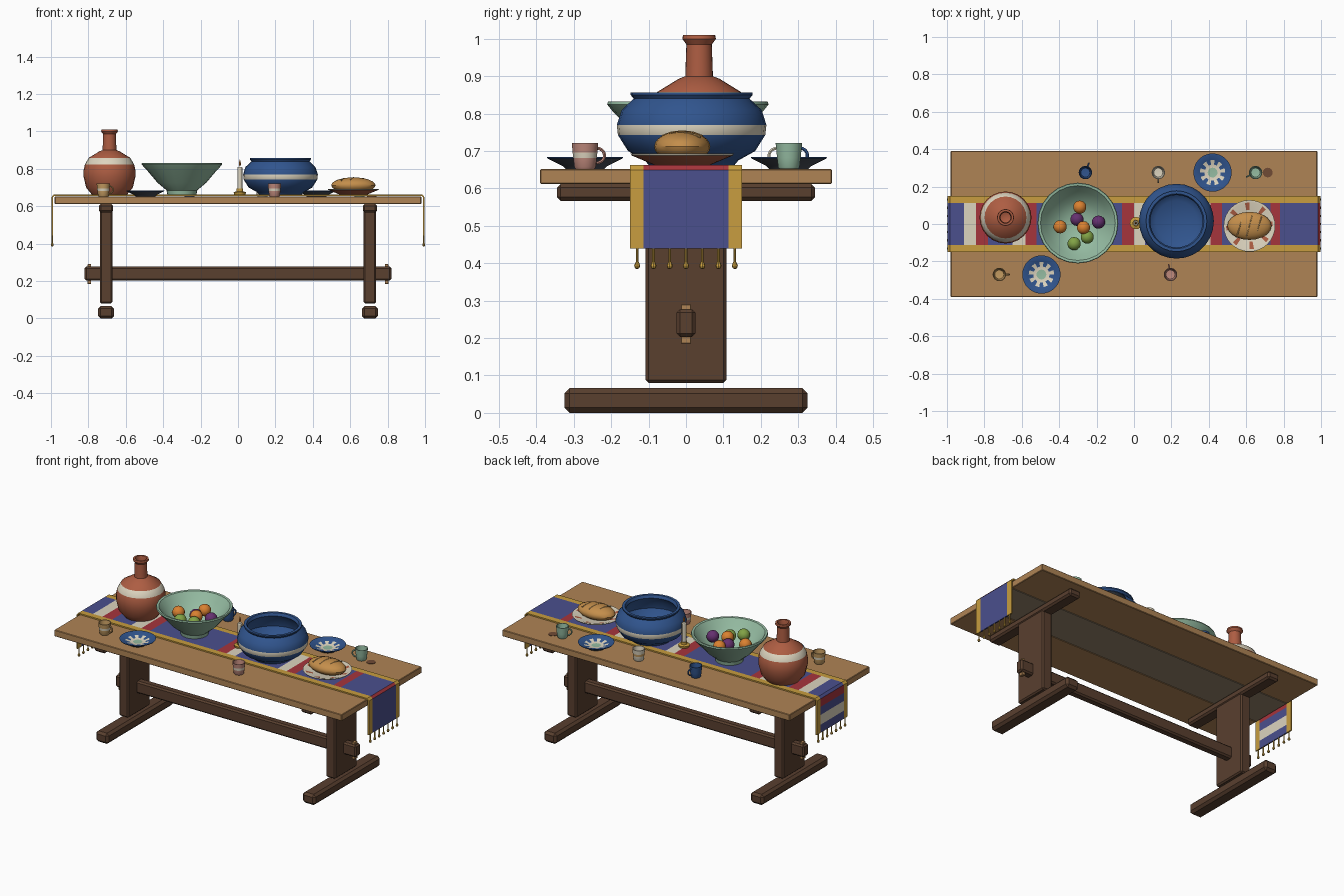
import bpy, bmesh, math
from mathutils import Vector, Matrix

if "Cube" in bpy.data.objects:
    bpy.data.objects.remove(bpy.data.objects["Cube"])

MATS = {}
COL = dict(wood=(.43, .23, .09), under=(.30, .23, .15), dark=(.10, .05, .028), blue=(.03, .09, .27),
           cloth=(.07, .08, .27), cream=(.72, .66, .52), red=(.38, .035, .045), gold=(.58, .34, .05),
           terra=(.42, .11, .055), green=(.30, .50, .36), pink=(.52, .25, .20), ochre=(.55, .33, .12),
           orange=(.70, .22, .03), purple=(.13, .03, .16), leaf=(.22, .36, .06), bread=(.55, .27, .07),
           brown=(.16, .07, .035), slate=(.06, .07, .09))

def mat(n):
    if n not in MATS:
        MATS[n] = bpy.data.materials.new(n)
        MATS[n].diffuse_color = (*COL[n], 1)
    return MATS[n]

def finish(name, bm, mats, smooth=False):
    me = bpy.data.meshes.new(name)
    bmesh.ops.recalc_face_normals(bm, faces=bm.faces[:])
    bm.to_mesh(me)
    bm.free()
    ob = bpy.data.objects.new(name, me)
    bpy.context.collection.objects.link(ob)
    for m in mats:
        me.materials.append(mat(m))
    if smooth:
        bpy.ops.object.select_all(action='DESELECT')
        ob.select_set(True)
        bpy.context.view_layer.objects.active = ob
        bpy.ops.object.shade_smooth_by_angle(angle=math.radians(30))
    return ob

def box(name, lo, hi, m, bevel=0.0):
    bm = bmesh.new()
    lo, hi = Vector(lo), Vector(hi)
    bmesh.ops.create_cube(bm, size=1, matrix=Matrix.Translation((lo + hi) / 2) @ Matrix.Diagonal((*(hi - lo), 1)))
    if bevel:
        bmesh.ops.bevel(bm, geom=bm.edges[:], offset=bevel, segments=1, affect='EDGES')
    return finish(name, bm, [m])

def lathe(name, x, y, prof, mats, pick=lambda ring, seg: 0, n=24):
    """Revolve (radius, z) points; pick chooses the material slot per ring and segment."""
    bm = bmesh.new()
    rings = []
    for r, z in prof:
        if r == 0:
            rings.append([bm.verts.new((x, y, z))] * n)
        else:
            rings.append([bm.verts.new((x + r * math.cos(2 * math.pi * k / n),
                                        y + r * math.sin(2 * math.pi * k / n), z)) for k in range(n)])
    for i in range(len(rings) - 1):
        for k in range(n):
            l = (k + 1) % n
            vs = list(dict.fromkeys([rings[i][k], rings[i][l], rings[i + 1][l], rings[i + 1][k]]))
            bm.faces.new(vs).material_index = pick(i, k)
    return finish(name, bm, mats, True)

def ball(name, loc, scale, m, u=14, v=9):
    bm = bmesh.new()
    bmesh.ops.create_uvsphere(bm, u_segments=u, v_segments=v, radius=1,
                              matrix=Matrix.Translation(loc) @ Matrix.Diagonal((*scale, 1)))
    return finish(name, bm, [m], True)

def tube(name, pts, r, m):
    cu = bpy.data.curves.new(name, 'CURVE')
    cu.dimensions = '3D'
    cu.bevel_depth, cu.bevel_resolution, cu.use_fill_caps = r, 1, True
    sp = cu.splines.new('POLY')
    sp.points.add(len(pts) - 1)
    for p, c in zip(sp.points, pts):
        p.co = (*c, 1)
    ob = bpy.data.objects.new(name, cu)
    bpy.context.collection.objects.link(ob)
    cu.materials.append(mat(m))
    bpy.ops.object.select_all(action='DESELECT')
    ob.select_set(True)
    bpy.context.view_layer.objects.active = ob
    bpy.ops.object.convert(target='MESH')
    bpy.ops.object.shade_smooth_by_angle(angle=math.radians(50))

# table top planks
for i, y in enumerate((-.39, -.13, .13)):
    box(f"top_plank_{i}", (-.98, y, .612), (.98, y + .26, .652), 'under' if i == 1 else 'wood', .003)

# trestle legs, joined by a wedged stretcher
for s, side in ((-1, "left"), (1, "right")):
    c = s * .705
    box(side + "_foot", (c - .043, -.325, 0), (c + .043, .325, .066), 'dark', .014)
    box(side + "_post", (c - .033, -.108, .08), (c + .033, .108, .605), 'dark', .008)
    box(side + "_cleat", (c - .038, -.345, .567), (c + .038, .345, .612), 'dark', .01)
    box(side + "_wedge", (s * .795 - .01, -.014, .185), (s * .795 + .01, .014, .29), 'wood', .002)
box("stretcher", (-.82, -.025, .203), (.82, .025, .277), 'dark', .009)

# table runner: path points with the colour of the stripe that follows
path = [(-.993, .44, 1), (-.993, .49, 2), (-.993, .55, 1), (-.993, .60, 3), (-.993, .648, 1), (-.983, .659, 1),
        (-.91, .659, 2), (-.845, .659, 3), (-.78, .659, 1), (-.65, .659, 2), (-.58, .659, 3), (-.52, .659, 1),
        (-.065, .659, 3), (0, .659, 2), (.06, .659, 1), (.35, .659, 2), (.41, .659, 3), (.47, .659, 1),
        (.73, .659, 3), (.78, .659, 1), (.983, .659, 3), (.993, .648, 1), (.993, .44, 1)]
bm = bmesh.new()
cols = [[bm.verts.new((x, y, z)) for y in (-.15, -.113, .113, .15)] for x, z, c in path]
for i in range(len(path) - 1):
    for k in range(3):
        f = bm.faces.new((cols[i][k], cols[i + 1][k], cols[i + 1][k + 1], cols[i][k + 1]))
        f.material_index = path[i][2] if k == 1 else 0
runner = finish("runner", bm, ['gold', 'cloth', 'cream', 'red'])
sol = runner.modifiers.new("thickness", 'SOLIDIFY')
sol.thickness, sol.offset = .008, 0

# tassels
for s in (-1, 1):
    for i in range(7):
        y = (i - 3) * .0435
        lathe("tassel", s * .993, y, [(0, .384), (.006, .387), (.008, .393), (.006, .40), (.0035, .404),
                                      (.0035, .44), (0, .44)], ['gold'], n=8)

# terracotta jar with cream band
lathe("jar", -.687, .035, [(0, .663), (.095, .663), (.125, .70), (.139, .76), (.139, .79), (.132, .822), (.112, .858),
                           (.055, .893), (.037, .90), (.034, .985), (.045, 1.0), (.043, 1.01), (.032, 1.01),
                           (.027, .985), (.027, .90), (0, .89)], ['terra', 'cream'],
      lambda i, k: int(i == 5))

# green fruit bowl
lathe("fruit_bowl", -.30, .005, [(0, .663), (.078, .663), (.082, .685), (.13, .725), (.185, .79), (.20, .805), (.216, .825),
                                 (.213, .832), (.20, .83), (.17, .79), (.12, .735), (.06, .705), (0, .70)], ['green'])
fruits = [(-.29, .09, .775, 'orange'), (-.395, -.015, .775, 'orange'), (-.27, -.02, .785, 'orange'),
          (-.305, .025, .765, 'purple'), (-.19, .01, .78, 'purple'), (-.25, -.07, .77, 'leaf'),
          (-.32, -.105, .78, 'leaf')]
for x, y, z, m in fruits:
    ball("fruit_" + m, (x, y, z), (.036, .036, .035), m)

# blue pot with cream band
lathe("blue_pot", .227, .015, [(0, .663), (.115, .663), (.125, .675), (.17, .70), (.197, .743), (.2, .77), (.187, .81),
                               (.155, .84), (.163, .85), (.163, .857), (.147, .857), (.14, .84), (.17, .80),
                               (.18, .76), (.15, .71), (.11, .685), (0, .68)], ['blue', 'cream'],
      lambda i, k: int(i == 4), 28)

# candle in a brass dish
lathe("candle_dish", .01, .005, [(0, .663), (.03, .663), (.033, .675), (.018, .68), (.018, .695), (0, .695)], ['gold'], n=16)
lathe("candle", .01, .005, [(0, .69), (.014, .69), (.014, .805), (.011, .81), (0, .808)], ['cream'], n=12)
lathe("flame", .01, .005, [(0, .81), (.006, .822), (.005, .832), (0, .852)], ['orange'], n=8)

# bread on its plate, with scored crust
lathe("bread_plate", .617, -.01, [(0, .663), (.075, .663), (.135, .688), (.138, .693), (.125, .693), (.085, .679),
                                  (0, .677)], ['terra', 'cream'],
      lambda i, k: 0 if i < 2 or (i == 4 and k % 4 == 0) else 1, 32)
ball("bread", (.617, -.01, .712), (.118, .075, .042), 'bread', 20, 12)
for dx in (-.05, 0, .05):
    h = math.sqrt(1 - (dx / .118) ** 2)
    tube("crust_score", [(.617 + dx + .015 * t, -.01 + .075 * h * math.sin(t * .8), .711 + .042 * h * math.cos(t * .8))
                         for t in (-1, -.5, 0, .5, 1)], .003, 'ochre')

# patterned plates
for i, (x, y) in enumerate(((.42, .275), (-.495, -.27))):
    lathe(f"plate_{i}", x, y, [(0, .652), (.052, .652), (.06, .66), (.1, .68), (.102, .684), (.095, .684), (.068, .673),
                               (.043, .665), (.026, .663), (0, .663)], ['blue', 'cream', 'green', 'slate'],
          lambda r, k: 3 if r < 3 else 2 if r == 8 else 1 if r == 7 or (r == 6 and k % 4 < 2) else 0, 36)

# cups: position, body colour, band colour, handle angle
cups = [(-.72, -.27, 'ochre', 'cream', 0), (.195, -.27, 'pink', 'cream', 100), (.13, .275, 'cream', 'ochre', -90),
        (-.26, .275, 'blue', 'blue', 70), (.65, .275, 'green', 'green', 205)]
for x, y, m, band, a in cups:
    lathe(f"{m}_cup", x, y, [(0, .652), (.026, .652), (.029, .657), (.032, .682), (.0335, .696), (.036, .722),
                             (.032, .722), (.028, .682), (.024, .662), (0, .66)], [m, band],
          lambda i, k: int(i == 3), 18)
    d = Vector((math.cos(math.radians(a)), math.sin(math.radians(a)), 0))
    tube(f"{m}_cup_handle", [Vector((x, y, .688)) + d * (.031 + .022 * math.cos(t)) + Vector((0, 0, .02 * math.sin(t)))
                             for t in [math.radians(q) for q in range(-90, 91, 20)]], .0045, m)

# dark round spot on the table
lathe("wood_knot", .715, .275, [(0, .651), (.026, .651), (.026, .654), (0, .654)], ['brown'], n=16)

for m in bpy.data.materials:
    if m.users and not m.is_grease_pencil:
        m.use_nodes = True
        m.node_tree.nodes["Principled BSDF"].inputs["Base Color"].default_value = m.diffuse_color
